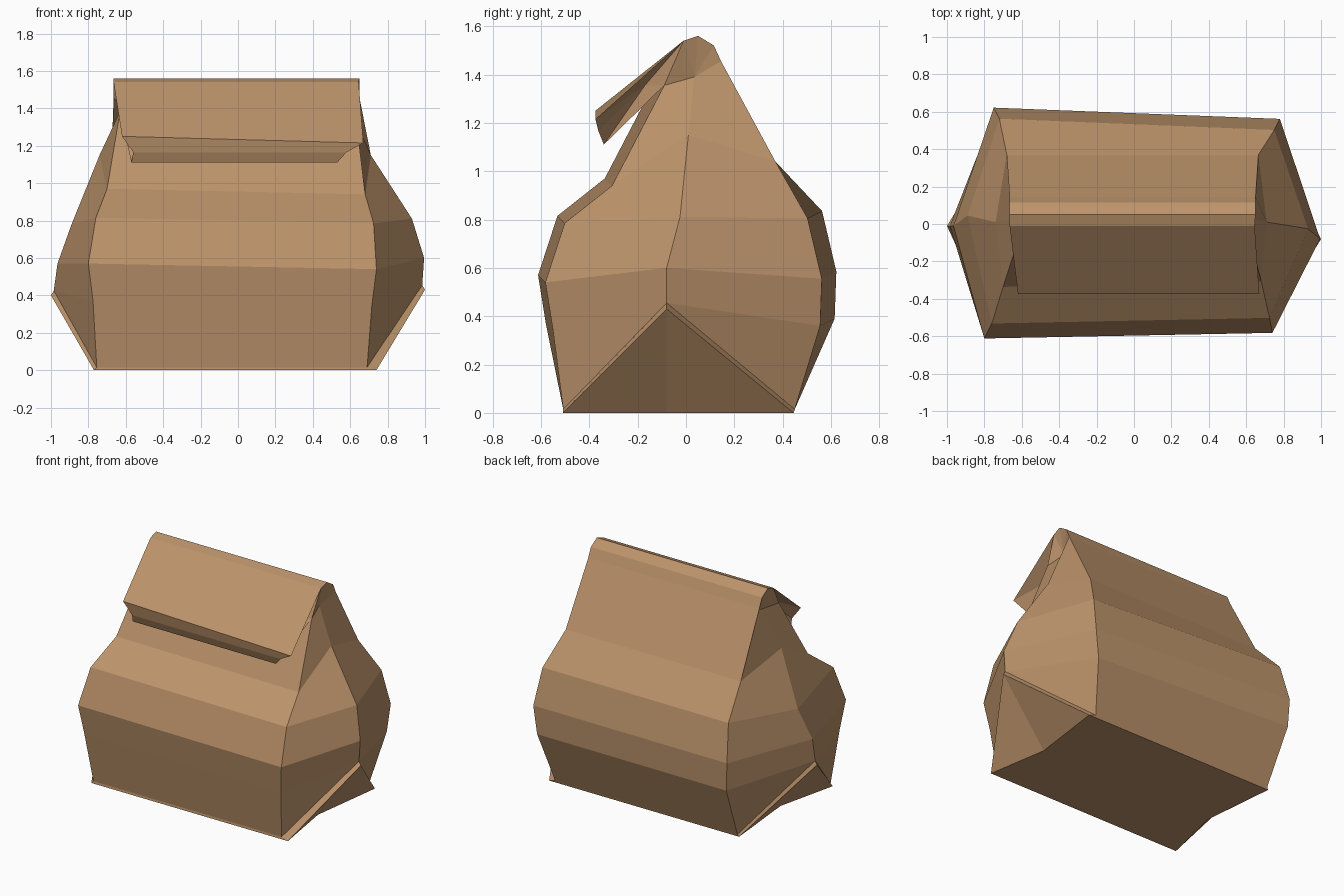
import bpy, bmesh
from mathutils import Vector

if "Cube" in bpy.data.objects:
    bpy.data.objects.remove(bpy.data.objects["Cube"])

paper = bpy.data.materials.new("kraft_paper_brown")
paper.diffuse_color = (0.50, 0.29, 0.145, 1)
paper.use_nodes = True
paper.node_tree.nodes["Principled BSDF"].inputs["Base Color"].default_value = paper.diffuse_color

# Columns of points going up the bag: (left x, right x, y, z) at the right end
FRONT = [(-.77, .74, -.51, .0), (-.77, .74, -.51, .0), (-.755, .69, -.508, .015),
         (-.775, .715, -.55, .34), (-.80, .74, -.582, .54), (-.76, .725, -.502, .785),
         (-.70, .68, -.306, .94), (-.63, .63, -.09, 1.355)]
BACK = [(-.72, .74, .445, .0), (-.72, .74, .445, .0), (-.71, .69, .45, .015),
        (-.74, .755, .555, .36), (-.75, .78, .562, .555), (-.72, .75, .503, .805),
        (-.68, .665, .37, 1.04), (-.665, .65, .145, 1.455)]
SIDE = [(-.67, .67, -.08, .0), (-1.0, 1.0, -.08, .43), (-.985, .985, -.08, .455),
        (-.985, .985, -.08, .455), (-.965, .995, -.08, .60), (-.89, .93, -.025, .81),
        (-.74, .71, .01, 1.15), (-.60, .60, .035, 1.39)]
# Rolled top: over the crest, down to the front edge and tucked under to the lip
FLAP = [(-.665, .65, .115, 1.52), (-.665, .65, .05, 1.56), (-.665, .645, -.01, 1.54),
        (-.62, .67, -.375, 1.215), (-.56, .58, -.362, 1.165), (-.57, .53, -.34, 1.11)]


def column(points, dy=0, dz=0, low=.1, high=1.4):
    """Return (left, right) pairs; the left end is shifted a little, as the bag is crooked."""
    out = []
    for xl, xr, y, z in points:
        s = 1 if low < z < high else 0
        out.append((Vector((xl, y + s * dy, z + s * dz)), Vector((xr, y, z))))
    return out


front = column(FRONT, -.03, .03)
back = column(BACK, .06, .03, .3, 1.0)
side = column(SIDE, .07, -.03, .1, 1.0)
flap = column(FLAP, 0, .035, 1.2, 1.3)

bm = bmesh.new()
cache = {}


def vert(p):
    key = tuple(round(c, 4) for c in p)
    if key not in cache:
        cache[key] = bm.verts.new(p)
    return cache[key]


def face(*pts):
    vs = list(dict.fromkeys(vert(p) for p in pts))
    if len(vs) > 2 and not bm.faces.get(vs):
        bm.faces.new(vs)


# Bag walls, with the folded triangles at the bottom of both ends
rings = [[f[0], f[1], s[1], b[1], b[0], s[0]] for f, s, b in zip(front, side, back)]
for lo, hi in zip(rings, rings[1:]):
    for i in range(6):
        j = (i + 1) % 6
        face(lo[i], lo[j], hi[j], hi[i])
face(*rings[0])

# Folded-over top
path = [back[-1]] + flap + [front[-1]]
for a, b in zip(path, path[1:]):
    face(a[0], a[1], b[1], b[0])

# Recessed ends of the top: side gusset and hollow end of the flap
for e, sx in ((0, -1), (1, 1)):
    p = [q[e] for q in path]
    gusset = [p[-1], p[3], p[2], p[1], p[0]]
    for a, b in zip(gusset, gusset[1:]):
        face(side[-1][e], a, b)
    hollow = Vector((sx * .50, -.17, 1.355))
    loop = p[3:]
    for a, b in zip(loop, loop[1:] + loop[:1]):
        face(hollow, a, b)

bmesh.ops.recalc_face_normals(bm, faces=bm.faces)
mesh = bpy.data.meshes.new("paper_bag")
bm.to_mesh(mesh)
bm.free()
mesh.materials.append(paper)
bpy.context.collection.objects.link(bpy.data.objects.new("paper_bag", mesh))
